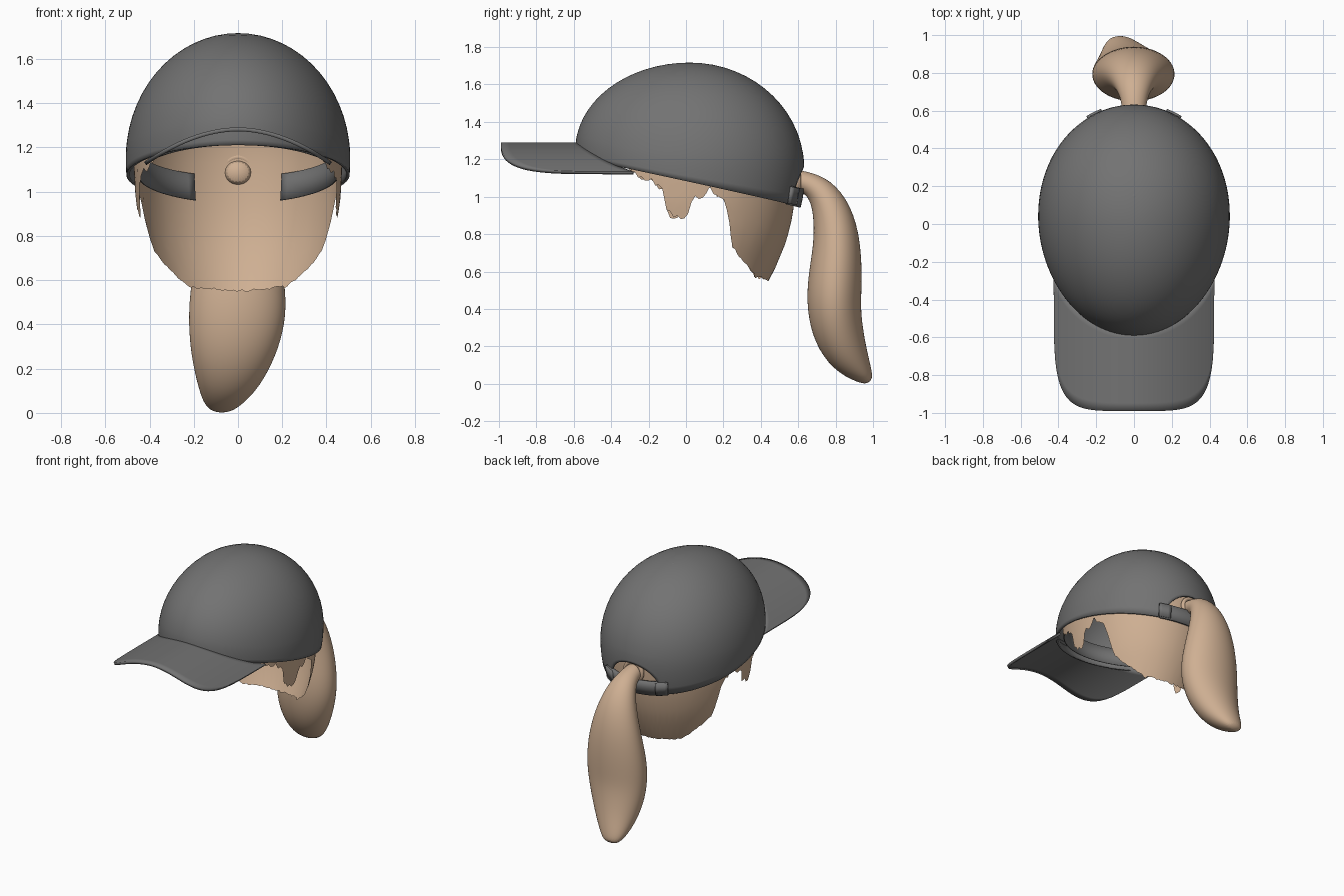
import bpy, bmesh, math, random
from mathutils import Vector

if "Cube" in bpy.data.objects:
    bpy.data.objects.remove(bpy.data.objects["Cube"])
random.seed(4)


def material(name, rgb):
    m = bpy.data.materials.new(name)
    m.diffuse_color = (*rgb, 1)
    m.use_nodes = True
    m.node_tree.nodes["Principled BSDF"].inputs["Base Color"].default_value = m.diffuse_color
    return m


GREY = material("cap grey", (0.17, 0.17, 0.17))
TAN = material("hair tan", (0.62, 0.43, 0.29))


def finish(ob, mat, thick=0, subsurf=0):
    ob.data.materials.append(mat)
    bpy.ops.object.select_all(action='DESELECT')
    ob.select_set(True)
    bpy.context.view_layer.objects.active = ob
    bpy.ops.object.shade_smooth_by_angle(angle=math.radians(40))
    if thick:
        s = ob.modifiers.new("thickness", 'SOLIDIFY')
        s.thickness, s.offset = thick, 0
    if subsurf:
        ob.modifiers.new("smooth", 'SUBSURF').levels = subsurf
        ob.modifiers["smooth"].render_levels = subsurf
    return ob


def loft(name, rows, mat, wrap=False, caps=False, **kw):
    """Skin a list of equally long point rows."""
    bm = bmesh.new()
    vs = [[bm.verts.new(p) for p in r] for r in rows]
    n = len(rows[0])
    for a, b in zip(vs, vs[1:]):
        for i in range(n if wrap else n - 1):
            j = (i + 1) % n
            bm.faces.new((a[i], a[j], b[j], b[i]))
    if caps:
        bm.faces.new(vs[0])
        bm.faces.new(vs[-1])
    bmesh.ops.remove_doubles(bm, verts=bm.verts, dist=0.0005)
    bmesh.ops.recalc_face_normals(bm, faces=bm.faces)
    me = bpy.data.meshes.new(name)
    bm.to_mesh(me)
    bm.free()
    ob = bpy.data.objects.new(name, me)
    bpy.context.collection.objects.link(ob)
    return finish(ob, mat, **kw)


def lerp_table(table, x):
    for (x0, y0), (x1, y1) in zip(table, table[1:]):
        if x <= x1:
            return y0 + (y1 - y0) * max(0, (x - x0) / (x1 - x0))
    return table[-1][1]


# Crown surface: t = angle from the back, z = height
TOP = 1.71


def equator(t):
    return 1.15 + 0.10 * max(0, -math.cos(t)) ** 2


def dome(t, z, k=1.0):
    ze = equator(t)
    if z > ze:
        s = math.sqrt(max(0, 1 - ((z - ze) / (TOP - ze)) ** 2))
    else:
        s = 1 - 0.04 * ((ze - z) / 0.2) ** 2
    s *= k
    c = math.cos(t)
    return Vector((0.5 * (1 + 0.04 * c) * math.sin(t) * s, 0.02 + 0.605 * c * s, z))


def plane_rim(t):
    return 1.084 - 0.222 * (0.02 + 0.59 * math.cos(t))


def crown_rim(t):
    z, x = plane_rim(t), 0.5 * math.sin(t)
    if math.cos(t) > 0 and abs(x) < 0.2:      # arched opening at the back
        z = max(z, 0.96 + 0.2 * math.sqrt(1 - (x / 0.2) ** 2))
    return z


# Crown
N = 120
angles = [2 * math.pi * i / N for i in range(N)]
rows = []
for k in range(15):
    row = []
    for t in angles:
        ze = equator(t)
        v = k / 14 * math.acos(0.08 / (TOP - ze))
        row.append(dome(t, ze + (TOP - ze) * math.cos(v)))
    rows.append(row)
for k in range(1, 6):
    rows.append([dome(t, (equator(t) + 0.08) * (1 - k / 5) + crown_rim(t) * k / 5) for t in angles])
loft("cap_crown", rows, GREY, wrap=True, thick=0.014)

# Button on top
bpy.ops.mesh.primitive_uv_sphere_add(segments=20, ring_count=10, radius=0.03, location=(0, 0.14, 1.685))
button = bpy.context.object
button.name = "crown_button"
button.scale.z = 0.7
finish(button, GREY)

# Sweatband inside the rim, open at the back
ts = [math.radians(25 + 310 * i / 80) for i in range(81)]
loft("inner_sweatband", [[dome(t, plane_rim(t) + h, 0.91) for t in ts] for h in (0.0, 0.06, 0.12)],
     GREY, thick=0.006)

# Strap across the opening
ts = [math.radians(-27 + 54 * i / 20) for i in range(21)]
loft("back_strap", [[dome(t, plane_rim(t) + h, 1.005) for t in ts] for h in (-0.005, 0.045, 0.095)],
     GREY, thick=0.022)

# Strap fasteners
for side in (-1, 1):
    ts = [side * math.radians(19 + 9 * i / 4) for i in range(5)]
    loft("strap_fastener", [[dome(t, plane_rim(t) + h, 1.025) for t in ts] for h in (0.0, 0.09)],
         GREY, thick=0.02)

# Bill: arched sheet from the crown out to a rounded front edge
cols = [math.radians(-90 + 180 * i / 48) for i in range(49)]
rows = []
for k in range(11):
    row = []
    for a in cols:
        u = math.sin(a)
        x = 0.42 * u
        y_out = -0.28 - 0.71 * max(0, 1 - abs(u) ** 5) ** 0.2
        y_in = 0.02 - 0.587 * math.sqrt(1 - (x / 0.49) ** 2)
        y = y_in + (y_out - y_in) * k / 10
        row.append((x, y, 1.282 - 0.155 * abs(u) ** 1.9))
    rows.append(row)
loft("cap_bill", rows, GREY, thick=0.018)

# Hair under the cap: ragged lower edge by angle from the back, in degrees
EDGE = [(0, .55), (36, .57), (45, .61), (58, .69), (64, .74), (68, .93), (73, 1.0), (78, 1.04),
        (84, 1.0), (88, 1.03), (91, .9), (102, .9), (105, 1.04), (117, 1.11), (125, 1.16)]
TAPER = [(0.5, 0.69), (0.6, 0.79), (0.75, 0.90), (0.85, 0.95), (0.97, 0.985), (1.1, 1.0)]


def hair_point(t, z):
    if z > 1.15:
        return dome(t, z, 0.94)
    s = 0.94 * lerp_table(TAPER, z)
    c = math.cos(t)
    return Vector((0.5 * (1 + 0.04 * c) * math.sin(t) * s, 0.02 + 0.605 * c * s, z))


degs = [-125 + 250 * i / 125 for i in range(126)]
low = []
for d in degs:
    jag = 0.022 if abs(d) > 66 else 0.006
    low.append(lerp_table(EDGE, abs(d)) + random.uniform(-jag, jag))
rows = [[hair_point(math.radians(d), 1.32 + (b - 1.32) * k / 12) for d, b in zip(degs, low)]
        for k in range(13)]
loft("under_cap_hair", rows, TAN)

# Ponytail: y, z, x offset, half width, half thickness
PATH = [(.55, 1.09, 0, .065, .06), (.63, 1.085, 0, .062, .055), (.72, 1.04, 0, .09, .078),
        (.785, .92, 0, .135, .108), (.81, .75, 0, .185, .128), (.795, .55, 0, .222, .148),
        (.79, .40, -.005, .222, .146), (.815, .26, -.02, .195, .138), (.875, .13, -.04, .145, .108),
        (.955, .04, -.07, .085, .052), (.985, .013, -.075, .04, .02)]
rows = []
for i, (y, z, x, w, h) in enumerate(PATH):
    a, b = PATH[max(0, i - 1)], PATH[min(len(PATH) - 1, i + 1)]
    d = Vector((0, b[0] - a[0], b[1] - a[1])).normalized()
    n = Vector((0, -d.z, d.y))
    rows.append([Vector((x, y, z)) + Vector((w * math.cos(q), 0, 0)) + n * h * math.sin(q)
                 for q in (2 * math.pi * j / 20 for j in range(20))])
loft("ponytail", rows, TAN, wrap=True, caps=True, subsurf=2)

# Hair tie
bpy.ops.mesh.primitive_torus_add(major_radius=0.066, minor_radius=0.015, major_segments=32,
                                 minor_segments=10, location=(0, 0.6, 1.09),
                                 rotation=(math.pi / 2, 0, 0))
tie = bpy.context.object
tie.name = "hair_tie"
finish(tie, TAN)
